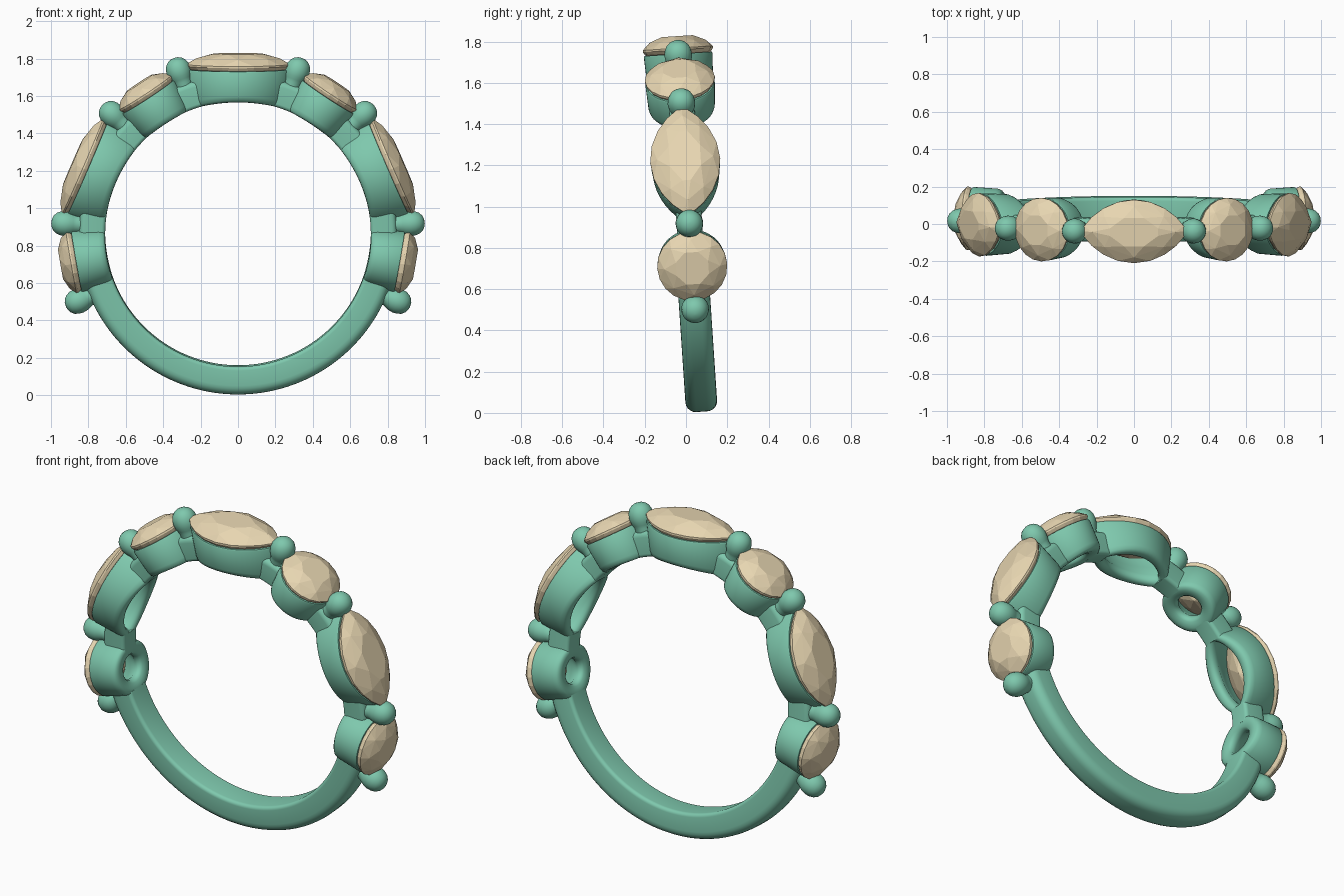
import bpy, bmesh, math
from mathutils import Matrix, Vector

if "Cube" in bpy.data.objects:
    bpy.data.objects.remove(bpy.data.objects["Cube"])

R_IN = 0.71          # finger hole radius
SEAT_H = 0.877       # height of the bezel rims above the ring centre
FRAME = Matrix.Translation((0, 0.02, 0.865)) @ Matrix.Rotation(math.radians(3.8), 4, 'X')


def material(name, rgb):
    m = bpy.data.materials.new(name)
    m.diffuse_color = (*rgb, 1)
    m.use_nodes = True
    m.node_tree.nodes["Principled BSDF"].inputs["Base Color"].default_value = m.diffuse_color
    return m


METAL = material("green_metal", (0.21, 0.58, 0.42))
GEM = material("tan_gem", (0.80, 0.67, 0.44))


def finish(name, bm, angle, mat, smooth=True):
    """Turn a bmesh into an object set at an angle (degrees from the top) on the ring."""
    bmesh.ops.recalc_face_normals(bm, faces=bm.faces)
    me = bpy.data.meshes.new(name)
    bm.to_mesh(me)
    bm.free()
    ob = bpy.data.objects.new(name, me)
    bpy.context.collection.objects.link(ob)
    me.materials.append(mat)
    ob.matrix_world = FRAME @ Matrix.Rotation(math.radians(angle), 4, 'Y')
    if smooth:
        bpy.ops.object.select_all(action='DESELECT')
        ob.select_set(True)
        bpy.context.view_layer.objects.active = ob
        bpy.ops.object.shade_smooth_by_angle(angle=math.radians(50))
    return ob


def loft(rings, closed=False, caps=True):
    bm = bmesh.new()
    vr = [[bm.verts.new(p) for p in ring] for ring in rings]
    n = len(vr[0])
    for i in range(len(vr) if closed else len(vr) - 1):
        a, b = vr[i], vr[(i + 1) % len(vr)]
        for j in range(n):
            k = (j + 1) % n
            bm.faces.new((a[j], a[k], b[k], b[j]))
    if caps and not closed:
        bm.faces.new(vr[0])
        bm.faces.new(vr[-1])
    return bm


def outline(a, b, power, n, phase=0.0):
    """Round (power 1) or pointed marquise (power 1.5) outline."""
    pts = []
    for i in range(n):
        t = 2 * math.pi * (i + phase) / n
        s = math.sin(t)
        pts.append((a * math.cos(t), b * math.copysign(abs(s) ** power, s)))
    return pts


def bezel(name, angle, rings, power):
    """Hollow cup: curved foot on the finger hole, flat rim under the stone."""
    out = []
    for a, b, f in rings:
        out.append([(u, v, math.sqrt(R_IN ** 2 - u * u) * (1 - f) + SEAT_H * f)
                    for u, v in outline(a, b, power, 56)])
    finish(name, loft(out, closed=True), angle, METAL)


def stone(name, angle, a, b, power):
    """Faceted stone as the hull of table, crown, girdle and pavilion points."""
    bm = bmesh.new()
    for scale, h, n, phase in ((0.50, 0.963, 8, 0.5), (0.80, 0.938, 8, 0),
                               (1.0, 0.905, 20, 0), (1.0, 0.896, 20, 0),
                               (0.95, 0.882, 20, 0), (0.55, 0.83, 8, 0.5)):
        for u, v in outline(a * scale, b * scale, power, n, phase):
            bm.verts.new((u, v, h))
    bm.verts.new((0, 0, 0.79))
    res = bmesh.ops.convex_hull(bm, input=bm.verts)
    loose = [v for v in bm.verts if not v.link_faces]
    bmesh.ops.delete(bm, geom=loose, context='VERTS')
    bmesh.ops.dissolve_limit(bm, angle_limit=0.02, verts=bm.verts, edges=bm.edges)
    finish(name, bm, angle, GEM, smooth=False)


def band(name, a0, a1, r_out, half_w, rad, steps):
    """Arc with a rounded rectangular section between two angles."""
    section = []
    for r, y, c, start in ((r_out, half_w, rad, 0), (R_IN, half_w, 0.02, 90),
                           (R_IN, -half_w, 0.02, 180), (r_out, -half_w, rad, 270)):
        cr = r - c if r > R_IN else r + c
        cy = y - math.copysign(c, y)
        for k in range(6):
            t = math.radians(start + 18 * k)
            section.append((cr + c * math.cos(t), cy + c * math.sin(t)))
    rings = []
    for i in range(steps + 1):
        t = math.radians(a0 + (a1 - a0) * i / steps)
        rings.append([(r * math.sin(t), y, r * math.cos(t)) for r, y in section])
    finish(name, loft(rings), 0, METAL)


def prong(name, angle):
    """Post with a domed bead on top."""
    prof = [(0.72, 0.052), (0.80, 0.05), (0.865, 0.05), (0.882, 0.056), (0.90, 0.063),
            (0.925, 0.067), (0.95, 0.064), (0.972, 0.055), (0.988, 0.04), (0.997, 0.022),
            (1.0, 0.004)]
    rings = [[(u, v, h) for u, v in outline(r, r, 1, 32)] for h, r in prof]
    finish(name, loft(rings), angle, METAL)


# Bezel cross-sections: half length, half width, height factor (0 foot, 1 rim)
LONG = [(0.272, 0.163, 1), (0.276, 0.167, 0.96), (0.247, 0.160, 0.2), (0.240, 0.152, 0.08),
        (0.230, 0.138, 0.015), (0.218, 0.120, 0), (0.200, 0.100, 0.02), (0.190, 0.090, 0.10),
        (0.190, 0.088, 0.25), (0.235, 0.130, 0.65), (0.255, 0.148, 1)]
ROUND = [(0.164, 0.164, 1), (0.168, 0.168, 0.96), (0.150, 0.161, 0.2), (0.145, 0.154, 0.08),
         (0.135, 0.142, 0.015), (0.115, 0.120, 0), (0.082, 0.086, 0.02), (0.070, 0.074, 0.10),
         (0.068, 0.072, 0.25), (0.115, 0.118, 0.65), (0.148, 0.148, 1)]

# Plain lower shank
band("shank", 109, 251, 0.861, 0.077, 0.05, 72)

# Top marquise setting
bezel("top_bezel", 0, LONG, 1.5)
stone("top_stone", 0, 0.28, 0.17, 1.5)

# Mirrored settings, prongs and bridges
for side, s in (("right", 1), ("left", -1)):
    for label, ang in (("upper_round", 33.25), ("lower_round", 99.85)):
        bezel(f"{side}_{label}_bezel", s * ang, ROUND, 1)
        stone(f"{side}_{label}_stone", s * ang, 0.17, 0.17, 1)
    bezel(f"{side}_marquise_bezel", s * 66.6, LONG, 1.5)
    stone(f"{side}_marquise_stone", s * 66.6, 0.28, 0.17, 1.5)
    for i, ang in enumerate((20, 46.5, 86.7, 113)):
        prong(f"{side}_prong_{i + 1}", s * ang)
        if i < 3:
            band(f"{side}_bridge_{i + 1}", s * ang - 4.5, s * ang + 4.5, 0.85, 0.062, 0.03, 6)
